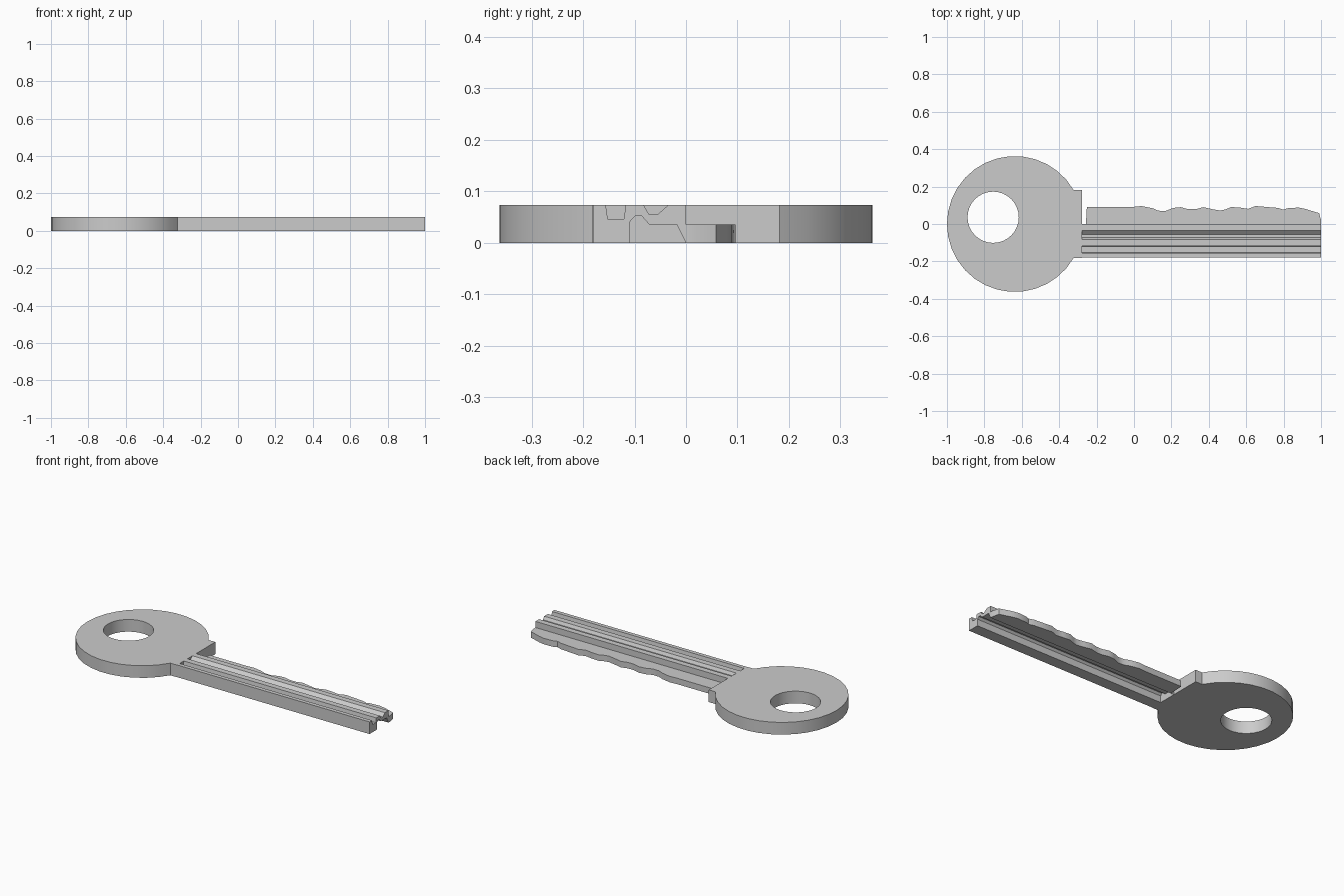
import bpy, bmesh, math
from mathutils import Vector

cube = bpy.data.objects.get("Cube")
if cube:
    bpy.data.objects.remove(cube, do_unlink=True)

THICK = 0.073      # full thickness of the metal
LEDGE = 0.036      # thickness of the toothed strip
SHOULDER = -0.278  # where the head meets the blade

metal = bpy.data.materials.new("grey_metal")
metal.use_nodes = True
grey = (0.6, 0.6, 0.6, 1)
metal.diffuse_color = grey
metal.node_tree.nodes["Principled BSDF"].inputs["Base Color"].default_value = grey


def prism(name, loops, sweep):
    """Fill closed outlines (inner loops become holes) and extrude along sweep."""
    bm = bmesh.new()
    edges = []
    for loop in loops:
        verts = [bm.verts.new(p) for p in loop]
        edges += [bm.edges.new((a, b)) for a, b in zip(verts, verts[1:] + verts[:1])]
    bmesh.ops.triangle_fill(bm, edges=edges, use_beauty=True, use_dissolve=False)
    caps = bmesh.ops.extrude_face_region(bm, geom=bm.faces[:], use_keep_orig=True)
    moved = [v for v in caps["geom"] if isinstance(v, bmesh.types.BMVert)]
    bmesh.ops.translate(bm, verts=moved, vec=Vector(sweep))
    bmesh.ops.recalc_face_normals(bm, faces=bm.faces[:])
    for f in bm.faces:
        f.smooth = True
    for e in bm.edges:
        e.smooth = e.calc_face_angle(math.pi) < math.radians(30)
    mesh = bpy.data.meshes.new(name)
    bm.to_mesh(mesh)
    bm.free()
    mesh.materials.append(metal)
    obj = bpy.data.objects.new(name, mesh)
    bpy.context.collection.objects.link(obj)
    return obj


def arc(cx, cy, r, start, end, steps):
    angles = [math.radians(start + (end - start) * i / steps) for i in range(steps + 1)]
    return [(cx + r * math.cos(a), cy + r * math.sin(a), 0) for a in angles]


# Round head with a square neck and an off-centre ring hole
outline = arc(-0.637, 0, 0.363, 30, 330, 28)
neck = [(SHOULDER, outline[-1][1], 0), (SHOULDER, outline[0][1], 0)]
hole = arc(-0.753, 0.036, 0.137, 0, 360, 32)[:-1]
prism("head", [outline + neck, hole], (0, 0, THICK))

# Grooved spine of the blade: cross-section swept along x
section = [
    (-0.18, 0), (-0.11, 0), (-0.11, 0.04), (-0.099, 0.052), (-0.086, 0.052),
    (-0.072, LEDGE), (-0.018, LEDGE), (0, 0), (0, THICK),
    (-0.035, THICK), (-0.055, 0.055), (-0.072, 0.055), (-0.082, THICK),
    (-0.117, THICK), (-0.121, 0.046), (-0.152, 0.046), (-0.156, THICK),
    (-0.18, THICK),
]
prism("blade_spine", [[(SHOULDER, y, z) for y, z in section]], (1 - SHOULDER, 0, 0))

# Thin strip with the cut teeth
teeth = [
    (-0.257, 0), (-0.252, 0.092), (0, 0.092), (0.04, 0.096), (0.1, 0.084),
    (0.13, 0.071), (0.17, 0.07), (0.21, 0.086), (0.25, 0.09), (0.29, 0.079),
    (0.33, 0.079), (0.37, 0.09), (0.42, 0.079), (0.46, 0.072), (0.49, 0.078),
    (0.52, 0.091), (0.57, 0.087), (0.61, 0.081), (0.65, 0.096), (0.72, 0.09),
    (0.77, 0.086), (0.8, 0.076), (0.82, 0.084), (0.88, 0.088), (0.92, 0.08),
    (0.95, 0.07), (0.99, 0.058), (1, 0.02), (1, 0),
]
prism("toothed_strip", [[(x, y, 0) for x, y in teeth]], (0, 0, LEDGE))
